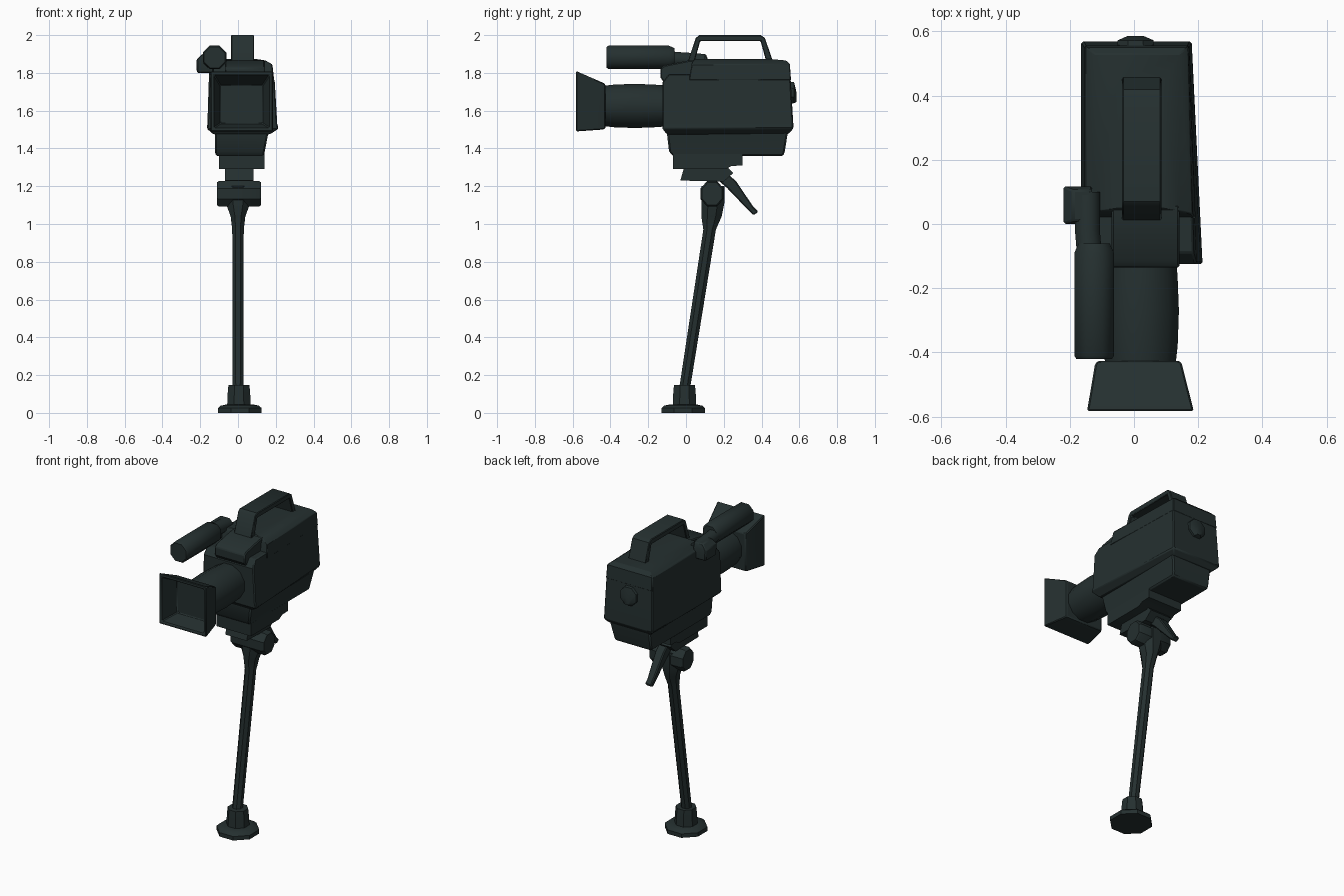
import bpy, bmesh, math
from mathutils import Vector

dark = bpy.data.materials.new("dark green grey")
dark.diffuse_color = (0.018, 0.029, 0.029, 1)


def loft(name, rings, bevel=0.0, smooth=35):
    """Skin a solid through rings of equal point count and cap both ends."""
    bm = bmesh.new()
    vs = [[bm.verts.new(p) for p in r] for r in rings]
    n = len(rings[0])
    for a, b in zip(vs, vs[1:]):
        for i in range(n):
            j = (i + 1) % n
            bm.faces.new((a[i], a[j], b[j], b[i]))
    bm.faces.new(vs[0])
    bm.faces.new(vs[-1])
    bmesh.ops.recalc_face_normals(bm, faces=bm.faces)
    me = bpy.data.meshes.new(name)
    bm.to_mesh(me)
    bm.free()
    me.materials.append(dark)
    ob = bpy.data.objects.new(name, me)
    bpy.context.collection.objects.link(ob)
    if bevel:
        m = ob.modifiers.new("bevel", 'BEVEL')
        m.width, m.segments, m.limit_method = bevel, 1, 'ANGLE'
        m.angle_limit = math.radians(40)
    bpy.ops.object.select_all(action='DESELECT')
    ob.select_set(True)
    bpy.context.view_layer.objects.active = ob
    bpy.ops.object.shade_smooth_by_angle(angle=math.radians(smooth))
    return ob


def rect_z(z, x0, x1, y0, y1, xb=None):
    """Horizontal rectangle; xb is the right edge at the rear."""
    xb = x1 if xb is None else xb
    return [(x0, y0, z), (x1, y0, z), (xb, y1, z), (x0, y1, z)]


def rect_y(y, x0, x1, z0, z1):
    return [(x0, y, z0), (x1, y, z0), (x1, y, z1), (x0, y, z1)]


def circle(c, axis, rx, ry=None, n=8):
    """Polygon ring around point c, flat side out, normal to axis."""
    ry = rx if ry is None else ry
    pts = []
    for i in range(n):
        t = 2 * math.pi * (i + 0.5) / n
        u, v = rx * math.cos(t), ry * math.sin(t)
        off = {'x': (0, u, v), 'y': (u, 0, v), 'z': (u, v, 0)}[axis]
        pts.append(Vector(c) + Vector(off))
    return pts


def prism(name, profile, x0, x1, bevel=0.0):
    return loft(name, [[(x, y, z) for y, z in profile] for x in (x0, x1)], bevel)


# foot disc and collar
loft("foot", [circle((0.01, -0.015, z), 'z', r) for z, r in
              ((0, 0.125), (0.025, 0.125), (0.038, 0.11), (0.045, 0.075))])
loft("foot_collar", [circle((0.005, -0.008, z), 'z', r) for z, r in
                     ((0.03, 0.068), (0.11, 0.064), (0.148, 0.06))])

# leaning pole that flares into the tilt head
loft("pole", [circle((0, y, z), 'z', rx, ry) for y, z, rx, ry in
              ((-0.012, 0.1, 0.031, 0.031), (0.125, 0.97, 0.033, 0.036),
               (0.135, 1.04, 0.042, 0.058), (0.142, 1.11, 0.07, 0.066),
               (0.142, 1.2, 0.07, 0.066))])
loft("tilt_knob", [circle((x, 0.138, 1.16), 'x', r, r * 1.12) for x, r in
                   ((-0.112, 0.058), (-0.1, 0.066), (0.11, 0.066), (0.122, 0.058))])

# pan lever
loft("pan_lever", [[(x, y + s * d * 0.8, z + s * d * 0.6) for x, s in
                    ((x0, -1), (x1, -1), (x1, 1), (x0, 1))]
                   for y, z, d, x0, x1 in
                   ((0.17, 1.27, 0.03, -0.03, 0.03), (0.24, 1.21, 0.03, -0.03, 0.03),
                    (0.345, 1.08, 0.016, -0.022, 0.022),
                    (0.37, 1.055, 0.016, -0.022, 0.022))], 0.006)

# mounting plates
prism("head_plate", [(-0.03, 1.23), (0.2, 1.225), (0.25, 1.27), (0.22, 1.3), (-0.01, 1.3)],
      -0.068, 0.082)
prism("shoe_plate", [(-0.07, 1.29), (0.21, 1.29), (0.24, 1.307), (0.3, 1.31),
                     (0.3, 1.37), (-0.07, 1.37)], -0.1, 0.14)

# body: lower tray, main shell, raised top
loft("body_tray", [rect_z(1.36, -0.118, 0.138, -0.07, 0.515),
                   rect_z(1.385, -0.122, 0.142, -0.09, 0.523),
                   rect_z(1.49, -0.122, 0.162, -0.102, 0.54)], 0.008)
loft("body_shell", [rect_z(1.475, -0.13, 0.17, -0.102, 0.54, 0.155),
                    rect_z(1.505, -0.165, 0.215, -0.125, 0.568, 0.18),
                    rect_z(1.53, -0.162, 0.208, -0.125, 0.568, 0.178),
                    rect_z(1.75, -0.155, 0.195, -0.125, 0.555, 0.172),
                    rect_z(1.795, -0.152, 0.185, -0.09, 0.552, 0.17)], 0.006)
loft("body_top", [rect_z(1.76, -0.154, 0.192, 0.015, 0.556, 0.172),
                  rect_z(1.845, -0.15, 0.182, 0.03, 0.55, 0.168),
                  rect_z(1.866, -0.12, 0.145, 0.04, 0.53, 0.14),
                  rect_z(1.874, -0.05, 0.09, 0.05, 0.44)], 0.004)
prism("front_brow", [(-0.11, 1.74), (0.06, 1.74), (0.06, 1.87), (0.01, 1.865),
                     (-0.115, 1.84), (-0.135, 1.825), (-0.135, 1.775)], -0.07, 0.142, 0.006)

# rear socket
loft("rear_socket", [circle((0.005, y, z), 'y', r) for y, z, r in
                     ((0.54, 1.695, 0.065), (0.572, 1.695, 0.06), (0.586, 1.67, 0.025))])

# lens barrel
loft("lens_barrel", [circle((0.02, y, 1.625), 'y', r, r - 0.003, 12) for y, r in
                     ((-0.44, 0.113), (-0.38, 0.12), (-0.27, 0.124),
                      (-0.17, 0.12), (-0.1, 0.115))])

# hollow square lens hood
loft("lens_hood", [rect_y(-0.427, -0.115, 0.145, 1.505, 1.74),
                   rect_y(-0.44, -0.122, 0.15, 1.5, 1.748),
                   rect_y(-0.582, -0.146, 0.186, 1.49, 1.81),
                   rect_y(-0.582, -0.128, 0.168, 1.508, 1.79),
                   rect_y(-0.47, -0.095, 0.132, 1.53, 1.735)], 0.005)

# viewfinder tube, swivel arm and side bracket
loft("viewfinder", [circle((-0.124, y, 1.882), 'y', r) for y, r in
                    ((-0.42, 0.06), (-0.41, 0.067), (-0.09, 0.067), (-0.06, 0.052))], 0, 50)
loft("viewfinder_arm", [circle((x, y, z), 'y', 0.042) for x, y, z in
                        ((-0.14, -0.08, 1.875), (-0.145, -0.02, 1.87),
                         (-0.145, 0.06, 1.865), (-0.145, 0.1, 1.86))], 0, 50)
loft("viewfinder_bracket", [rect_z(1.8, -0.218, -0.13, 0.01, 0.115),
                            rect_z(1.87, -0.22, -0.13, 0, 0.117),
                            rect_z(1.9, -0.19, -0.13, 0.01, 0.105)], 0.006)

# carrying handle: an arch extruded from nested outer and inner profiles
outer = [(0.01, 1.86), (0.052, 1.985), (0.07, 2.0), (0.395, 2.0), (0.418, 1.985), (0.46, 1.86)]
inner = [(0.425, 1.86), (0.395, 1.968), (0.075, 1.968), (0.045, 1.86)]
prism("carry_handle", outer + inner, -0.037, 0.085, 0.004)
